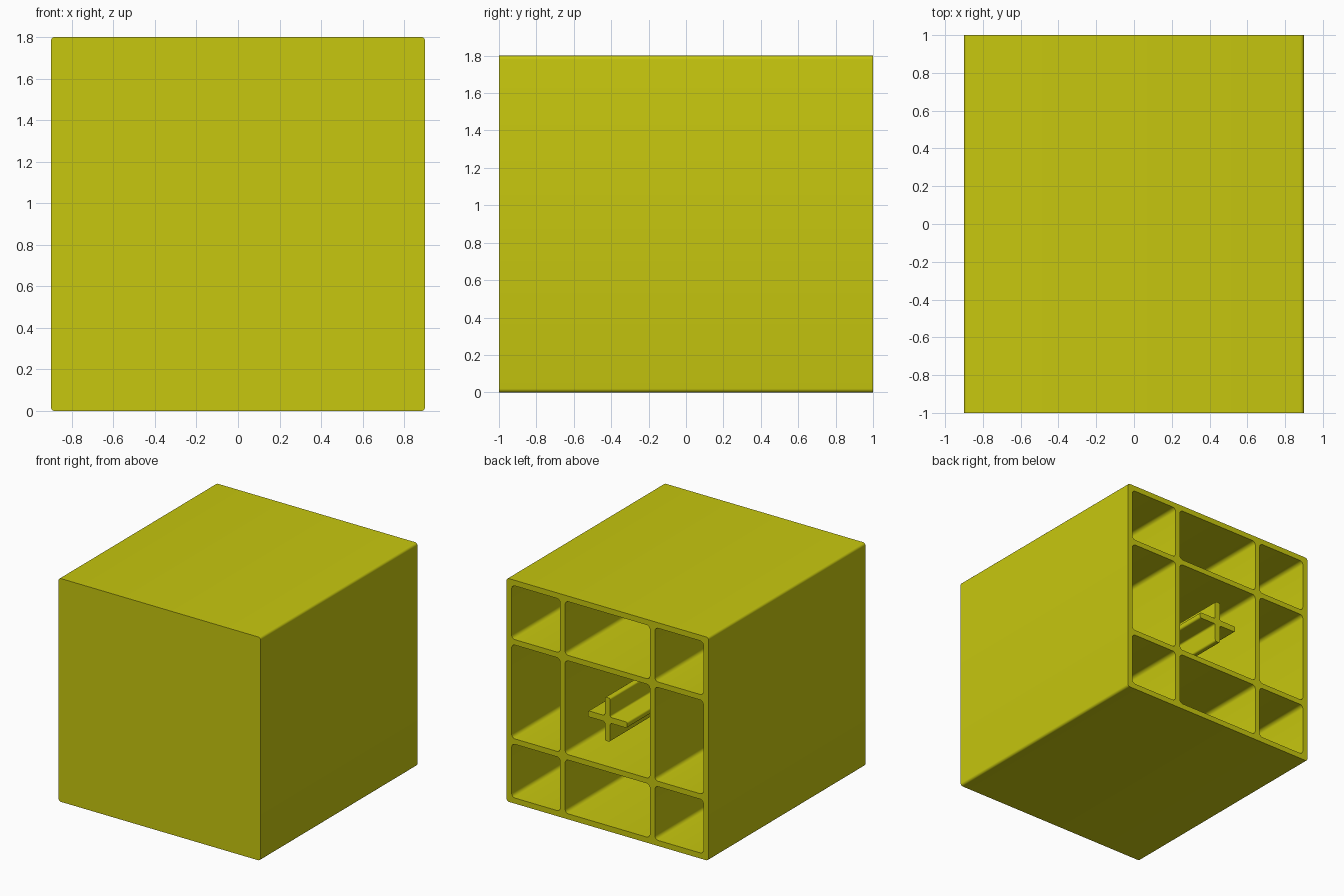
import bpy, bmesh, math
from mathutils import Vector

if "Cube" in bpy.data.objects:
    bpy.data.objects.remove(bpy.data.objects["Cube"])

HALF = 0.9            # half width and half height
WALL = 0.045          # shell and front panel thickness
RIB_IN, RIB_OUT = 0.378, 0.422   # inner and outer side of each rib
CZ = 0.9              # height of the centre

yellow = bpy.data.materials.new("yellow plastic")
yellow.diffuse_color = (0.57, 0.57, 0.0045, 1)
yellow.use_nodes = True
yellow.node_tree.nodes["Principled BSDF"].inputs["Base Color"].default_value = yellow.diffuse_color


def rounded(corners, r, steps=5):
    """Round every right-angled corner of an outline."""
    out = []
    for i, c in enumerate(corners):
        p = Vector(c)
        u = (Vector(corners[i - 1]) - p).normalized()
        v = (Vector(corners[(i + 1) % len(corners)]) - p).normalized()
        centre = p + (u + v) * r
        for k in range(steps + 1):
            a = math.pi / 2 * k / steps
            out.append(centre - (v * math.cos(a) + u * math.sin(a)) * r)
    return out


def rect(x0, x1, z0, z1):
    return [(x0, z0), (x1, z0), (x1, z1), (x0, z1)]


def prisms(name, outlines, y0, y1):
    """Extrude outlines in the x-z plane from y0 to y1."""
    bm = bmesh.new()
    for pts in outlines:
        face = bm.faces.new([bm.verts.new((p.x, y0, p.y + CZ)) for p in pts])
        ext = bmesh.ops.extrude_face_region(bm, geom=[face], use_keep_orig=True)
        verts = [g for g in ext["geom"] if isinstance(g, bmesh.types.BMVert)]
        bmesh.ops.translate(bm, verts=verts, vec=(0, y1 - y0, 0))
    bmesh.ops.recalc_face_normals(bm, faces=bm.faces)
    mesh = bpy.data.meshes.new(name)
    bm.to_mesh(mesh)
    bm.free()
    mesh.materials.append(yellow)
    ob = bpy.data.objects.new(name, mesh)
    bpy.context.collection.objects.link(ob)
    return ob


def activate(ob):
    bpy.ops.object.select_all(action='DESELECT')
    ob.select_set(True)
    bpy.context.view_layer.objects.active = ob


# Block with softly rounded long edges
housing = prisms("housing", [rounded(rect(-HALF, HALF, -HALF, HALF), 0.02)], -1, 1)

# Nine pockets open at the back
inner = HALF - WALL
spans = [(-inner, -RIB_OUT), (-RIB_IN, RIB_IN), (RIB_OUT, inner)]
pockets = prisms("pocket_cutter",
                 [rounded(rect(*sx, *sz), 0.03) for sx in spans for sz in spans],
                 -1 + WALL, 1.1)
pockets.hide_render = True
cut = housing.modifiers.new("pockets", 'BOOLEAN')
cut.operation = 'DIFFERENCE'
cut.solver = 'EXACT'
cut.object = pockets
activate(housing)
bpy.ops.object.modifier_apply(modifier=cut.name)
bpy.data.objects.remove(pockets)

# Cross-shaped stem in the middle pocket, flush with the back
L, T = 0.176, 0.024
cross = [(T, -L), (T, -T), (L, -T), (L, T), (T, T), (T, L),
         (-T, L), (-T, T), (-L, T), (-L, -T), (-T, -T), (-T, -L)]
stem = prisms("cross_stem", [rounded(cross, 0.014, 4)], -1 + WALL * 0.6, 1)

for ob in (housing, stem):
    activate(ob)
    bpy.ops.object.shade_smooth_by_angle(angle=math.radians(35))
